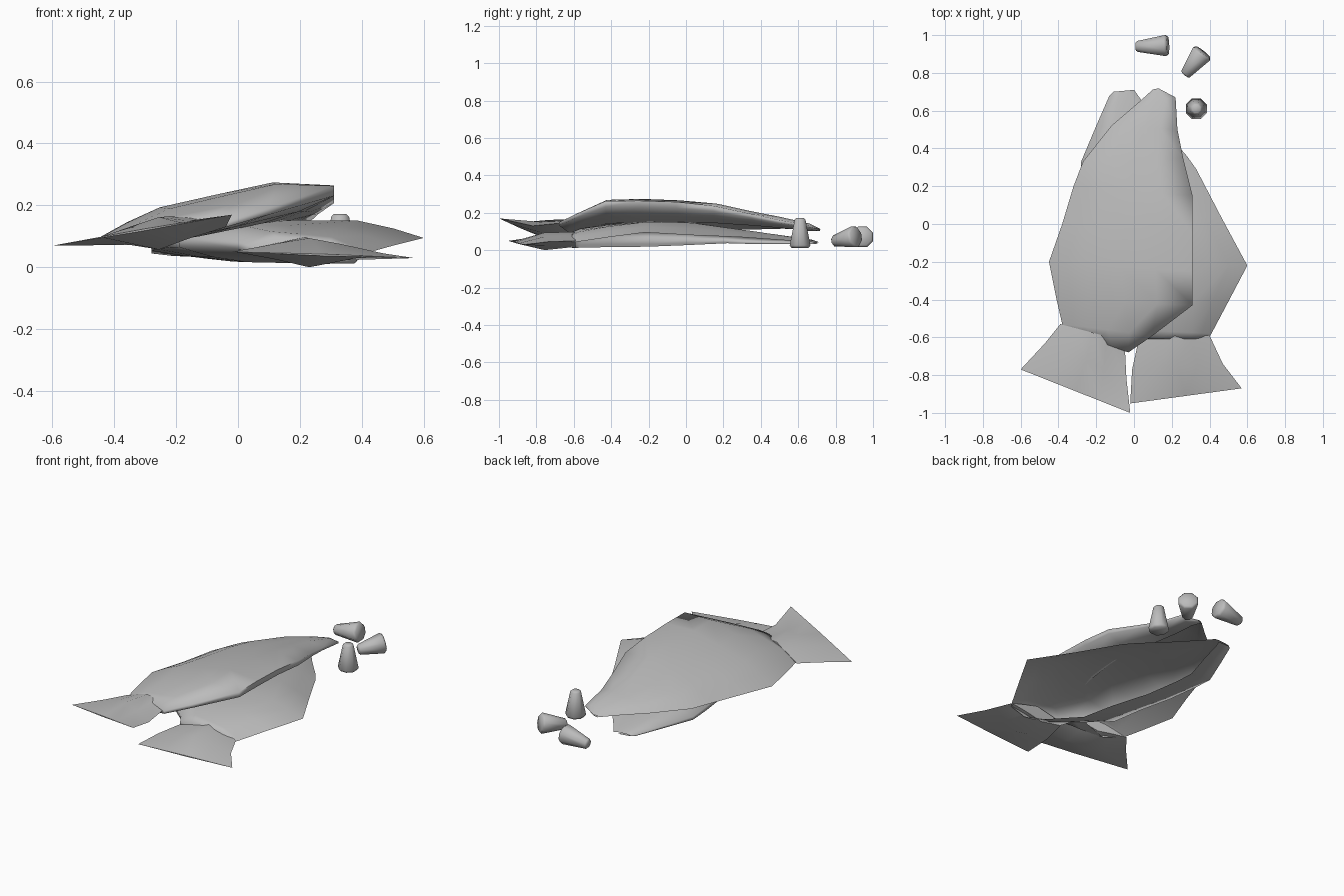
import bpy
import bmesh
import math
from mathutils import Vector

old = bpy.data.objects.get("Cube")
if old:
    bpy.data.objects.remove(old, do_unlink=True)

grey = bpy.data.materials.new("plain_grey")
grey.use_nodes = True
grey.diffuse_color = (0.5, 0.5, 0.5, 1)
grey.node_tree.nodes["Principled BSDF"].inputs["Base Color"].default_value = (0.5, 0.5, 0.5, 1)

# Cross-sections: fraction from outer to inner edge, height factor
# Body shell: sharp outer rim, blunt inner wall that curls under, open below
BODY = [(0, 0), (.12, .5), (.26, .92), (.5, 1), (.74, 1.05), (1, .3), (1, -.25)]
# Tail: closed, with a ridge above and below
TAIL = [(0, 0), (.28, .6), (.5, 1), (.72, .6), (1, 0), (.72, -.5), (.5, -1), (.28, -.5)]


def loft(name, rings, angle, closed=True):
    """Skin a list of rings; open ones are capped at the last ring only."""
    bm = bmesh.new()
    loops = [[bm.verts.new(p) for p in ring] for ring in rings]
    count = len(rings[0])
    for a, b in zip(loops, loops[1:]):
        for i in range(count if closed else count - 1):
            j = (i + 1) % count
            bm.faces.new((a[i], a[j], b[j], b[i]))
    bm.faces.new(loops[-1])
    if closed:
        bm.faces.new(loops[0])
    bmesh.ops.recalc_face_normals(bm, faces=bm.faces)
    # Open shells must face upwards
    if not closed and sum(f.normal.z * f.calc_area() for f in bm.faces) < 0:
        bmesh.ops.reverse_faces(bm, faces=bm.faces)
    mesh = bpy.data.meshes.new(name)
    bm.to_mesh(mesh)
    bm.free()
    mesh.materials.append(grey)
    obj = bpy.data.objects.new(name, mesh)
    bpy.context.collection.objects.link(obj)
    bpy.ops.object.select_all(action="DESELECT")
    obj.select_set(True)
    bpy.context.view_layer.objects.active = obj
    bpy.ops.object.shade_smooth_by_angle(angle=math.radians(angle))


def section_ring(section, outer, inner, up, down):
    """Place a cross-section between an outer and an inner point."""
    a, b = Vector(outer), Vector(inner)
    return [a.lerp(b, t) + Vector((0, 0, h * (up if h > 0 else down))) for t, h in section]


def body(name, stations):
    """Open shell; the curled rim reaches further across at both ends."""
    rings = []
    for i, station in enumerate(stations):
        end = abs(2 * i / (len(stations) - 1) - 1)
        rim = .77 - .5 * end ** 3
        rings.append(section_ring(BODY + [((1 + rim) / 2, -.75), (rim, -1)], *station))
    loft(name, rings, 85, closed=False)


def tail(name, stations):
    loft(name, [section_ring(TAIL, *s) for s in stations], 60)


# Upper fish body, leaning on its neighbour
# Each station: outer point, inner point, height above, depth below
body("upper_fish_body", [
    ((.1, .712, .105), (.13, .718, .11), .005, .005),
    ((.02, .64, .11), (.22, .67, .125), .02, .015),
    ((-.12, .52, .115), (.23, .5, .15), .035, .02),
    ((-.27, .33, .11), (.26, .35, .18), .045, .03),
    ((-.32, .2, .11), (.31, .15, .22), .055, .05),
    ((-.38, 0, .1), (.31, -.05, .24), .06, .06),
    ((-.45, -.2, .095), (.31, -.25, .245), .065, .06),
    ((-.41, -.4, .095), (.31, -.43, .245), .06, .055),
    ((-.38, -.53, .095), (.1, -.59, .18), .04, .04),
    ((-.36, -.56, .095), (-.03, -.68, .14), .03, .03),
])

# Lower fish body, lying flat
body("lower_fish_body", [
    ((0, .71, .04), (-.11, .7, .04), .005, .005),
    ((.05, .64, .045), (-.13, .68, .04), .015, .01),
    ((.16, .5, .055), (-.2, .52, .045), .03, .015),
    ((.28, .36, .065), (-.28, .33, .05), .045, .02),
    ((.33, .29, .07), (-.28, .2, .06), .05, .025),
    ((.46, .04, .08), (-.26, 0, .07), .075, .045),
    ((.6, -.22, .095), (-.22, -.2, .08), .065, .065),
    ((.5, -.41, .07), (-.19, -.4, .08), .06, .06),
    ((.41, -.58, .045), (0, -.56, .07), .05, .045),
    ((.39, -.61, .04), (.03, -.61, .06), .04, .035),
])

# Fan tails, widening and thinning towards the end
tail("upper_fish_tail", [
    ((-.39, -.53, .095), (-.05, -.62, .15), .042, .03),
    ((-.47, -.63, .085), (-.04, -.82, .13), .055, .05),
    ((-.6, -.77, .07), (-.02, -1, .17), .003, .003),
])
tail("lower_fish_tail", [
    ((.4, -.59, .05), (.03, -.59, .055), .045, .035),
    ((.47, -.74, .045), (-.01, -.77, .05), .047, .047),
    ((.57, -.87, .03), (-.02, -.95, .05), .003, .003),
])


# Three small tapered pieces behind the fish
def taper(name, wide, narrow):
    """Eight-sided rounded cone between two end centres."""
    start, end = Vector(wide), Vector(narrow)
    axis = end - start
    turn = axis.to_track_quat("Z", "Y")
    rings = []
    for t, r in [(0, .05), (.08, .06), (.95, .031), (1, .022)]:
        ring = []
        for k in range(8):
            a = math.tau * (k + .5) / 8
            ring.append(start + turn @ Vector((r * math.cos(a), r * math.sin(a), t * axis.length)))
        rings.append(ring)
    loft(name, rings, 75)


taper("standing_cone", (.33, .61, .013), (.33, .61, .172))
taper("lying_cone_left", (.18, .945, .073), (.01, .94, .048))
taper("lying_cone_right", (.365, .91, .073), (.27, .79, .048))
